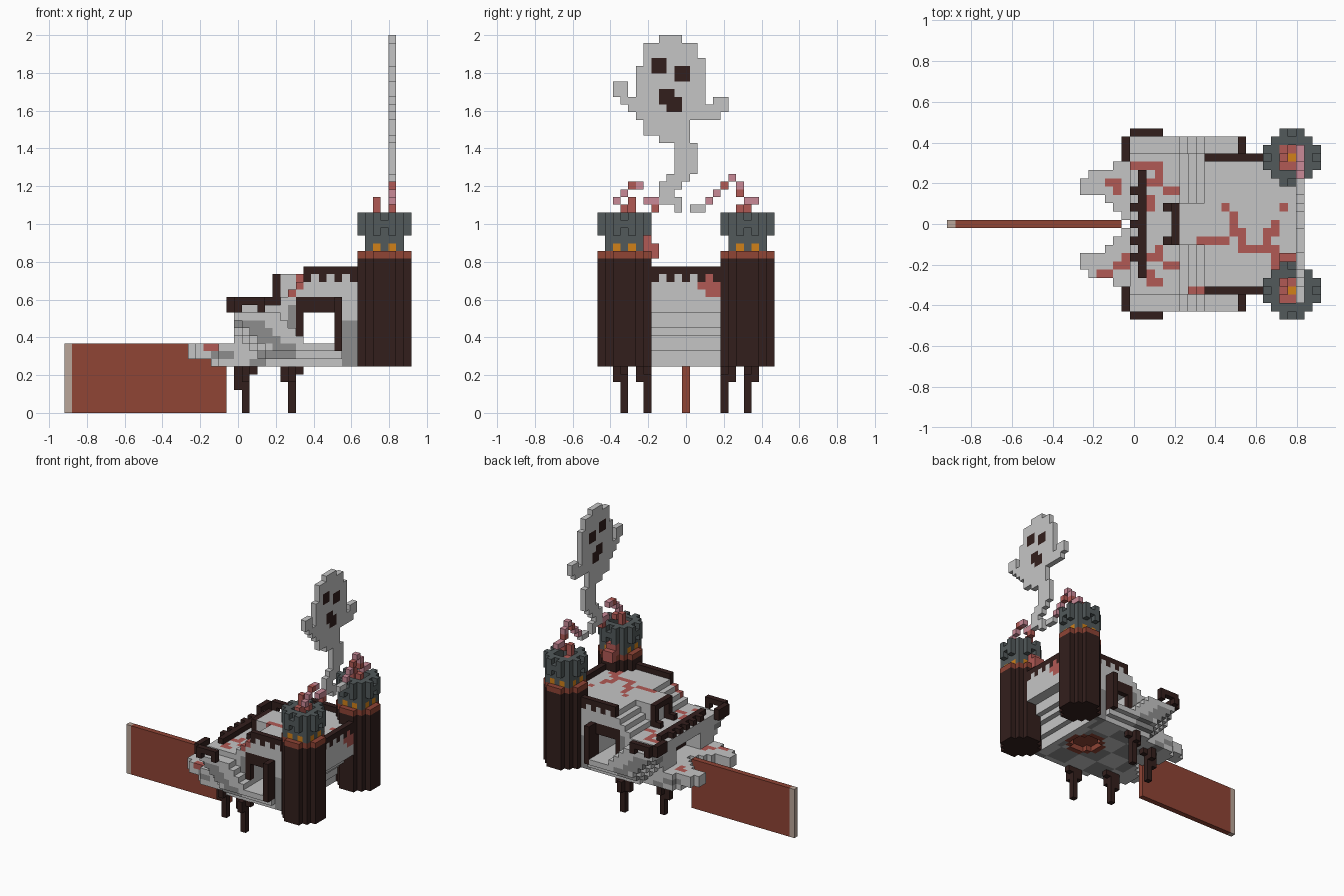
import bpy
import bmesh
from itertools import product

if "Cube" in bpy.data.objects:
    bpy.data.objects.remove(bpy.data.objects["Cube"], do_unlink=True)

# Block size, and the grid size in blocks: length, width
V = 2 / 49
NX, NY, MID = 45, 23, 11


def material(name, code):
    mat = bpy.data.materials.new(name)
    rgb = [(int(code[n:n + 2], 16) / 255) ** 2.2 for n in (0, 2, 4)]
    mat.use_nodes = True
    mat.diffuse_color = (*rgb, 1)
    bsdf = mat.node_tree.nodes["Principled BSDF"]
    bsdf.inputs["Base Color"].default_value = (*rgb, 1)
    bsdf.inputs["Roughness"].default_value = 0.9
    return mat


MATS = {n: material(n, c) for n, c in {
    "pale stone": "c4c4c4", "shadow stone": "8c8c8c", "dark wood": "362422",
    "brick": "8e4638", "blood red": "b05a55", "slate": "535a5b",
    "ember orange": "d0801f", "smoke pink": "c88896", "bone": "b8a498"}.items()}
STONE, SHADE, WOOD, BRICK, BLOOD, SLATE, EMBER, PINK, BONE = MATS


def fill(cells, colour, xs, ys, zs):
    """Fill half-open ranges of blocks with one colour."""
    for c in product(range(*xs), range(*ys), range(*zs)):
        cells[c] = colour


def both(cells, colour, xs, ds, zs):
    """Fill a box and its mirror; ds counts blocks from the centre line."""
    fill(cells, colour, xs, (MID + ds[0], MID + ds[1]), zs)
    fill(cells, colour, xs, (MID - ds[1] + 1, MID - ds[0] + 1), zs)


def build(name, cells):
    """Make one mesh from the exposed sides of the blocks."""
    bm = bmesh.new()
    names = sorted(set(cells.values()))
    for c, colour in cells.items():
        for axis, side in product(range(3), (0, 1)):
            near = list(c)
            near[axis] += 2 * side - 1
            if tuple(near) in cells:
                continue
            u, w = (axis + 1) % 3, (axis + 2) % 3
            ring = []
            for a, b in ((0, 0), (1, 0), (1, 1), (0, 1)):
                p = list(c)
                p[axis] += side
                p[u] += a
                p[w] += b
                ring.append(bm.verts.new(((p[0] - NX / 2) * V, (p[1] - NY / 2) * V, p[2] * V)))
            face = bm.faces.new(ring if side else ring[::-1])
            face.material_index = names.index(colour)
    bmesh.ops.remove_doubles(bm, verts=bm.verts, dist=V / 20)
    mesh = bpy.data.meshes.new(name)
    for n in names:
        mesh.materials.append(MATS[n])
    bm.to_mesh(mesh)
    bm.free()
    bpy.context.collection.objects.link(bpy.data.objects.new(name, mesh))


def disc(r):
    """Offsets of a square with stepped corners."""
    span = range(-r, r + 1)
    return [(a, b) for a, b in product(span, span) if abs(a) + abs(b) <= r + 1]


# Banner with a bone tip
banner = {}
fill(banner, BRICK, (1, 21), (MID, MID + 1), (0, 9))
fill(banner, BONE, (0, 1), (MID, MID + 1), (0, 9))
build("banner", banner)

# Stone body: hull, stairs, deck and side landings, stepping out at the back
body = {}
BACK = {6: 38, 7: 38, 8: 39, 9: 39, 10: 40, 11: 41, 12: 41}
for i, j in product(range(22, 43), range(1, 22)):
    d = abs(j - MID)
    if (d > 8 and i >= 36) or (i >= 39 and d > 5) or (i >= 40 and d > 4):
        continue
    low = 6 + max(0, d - 8) + (max(0, 26 - i) if d > 7 else 0)
    if d > 8:
        top = 13 if i < 28 else max(9, 40 - i)
    else:
        top = 18 if d < 3 and i >= 28 else min(18, max(14, i - 13))
    for k in range(low, top):
        if i >= BACK.get(k, 43) or (31 <= i < 35 and 9 <= k < 13):
            continue
        stripe = d > 7 and k < 12 and abs(k - 12 + 0.7 * (i - 22)) < 1.1 and i < 30
        patch = d > 7 and (i >= 36 and k < 12 or i == 29 and 10 < k < 14 or k == 7 and i < 28)
        under = k == 6 and d < 8 and i < 37 and (i // 4 + j // 4) % 2
        body[i, j, k] = SHADE if under or stripe or patch else STONE

# Entrance recess under the front terrace
for c in product(range(22, 25), range(MID - 3, MID + 4), range(9, 12)):
    body.pop(c, None)
fill(body, WOOD, (25, 26), (MID - 3, MID + 4), (9, 12))

# Forked front apron with a shaded flank
for n, (a, b) in enumerate([(4, 6), (4, 7), (4, 7), (3, 7), (2, 8), (1, 8)]):
    both(body, STONE, (16 + n, 17 + n), (a, b), (7 if n < 3 else 6, 9))
    if n > 2:
        both(body, SHADE, (16 + n, 17 + n), (b - 1, b), (7, 8))

# Recessed red hatch in the underside
for a, b in disc(3):
    if (a, b) in disc(2):
        body.pop((33 + a, MID + b, 6))
        body[33 + a, MID + b, 7] = BRICK
    else:
        body[33 + a, MID + b, 6] = BRICK

# Blood trails, painted on the topmost block of each column
TRAILS = ((22, 26, 18), (25, 26, 17), (24, 26, 16), (26, 28, 15), (24, 25, 14), (24, 25, 13),
          (24, 26, 4), (24, 25, 5), (24, 26, 7), (26, 28, 6), (25, 26, 8), (19, 21, 16),
          (20, 21, 15), (20, 22, 6), (18, 20, 5), (21, 22, 7), (33, 34, 13), (34, 35, 12),
          (34, 35, 11), (34, 36, 10), (35, 36, 9), (35, 40, 8), (38, 39, 9), (38, 40, 10),
          (39, 40, 11), (40, 41, 13), (30, 34, 9), (39, 41, 7), (39, 40, 6))
for x0, x1, j in TRAILS:
    for i in range(x0, x1):
        column = [k for k in range(6, 18) if (i, j, k) in body]
        body[i, j, max(column)] = BLOOD
# Blood on the back wall and the side of the deck
fill(body, BLOOD, (42, 43), (13, 15), (16, 18))
fill(body, BLOOD, (42, 43), (14, 16), (15, 17))
fill(body, BLOOD, (30, 31), (3, 4), (16, 17))
fill(body, BLOOD, (29, 30), (3, 4), (15, 16))

# Wooden teeth and side door frames let into the walls
for i in range(31, 38, 2):
    both(body, WOOD, (i, i + 1), (8, 9), (17, 18))
for j in (7, 9, 11, 13, 15):
    fill(body, WOOD, (42, 43), (j, j + 1), (17, 18))
both(body, WOOD, (30, 36), (8, 9), (13, 15))
both(body, WOOD, (30, 31), (8, 9), (10, 13))
both(body, WOOD, (35, 36), (8, 11), (8, 15))
build("stone_body", body)

# Parapet around the deck
parapet = {}
both(parapet, WOOD, (31, 38), (8, 9), (18, 19))
fill(parapet, WOOD, (42, 43), (7, 16), (18, 19))
build("deck_parapet", parapet)

# Rails of the front terrace and its corner balconies
rails = {}
both(rails, WOOD, (21, 22), (8, 11), (13, 15))
both(rails, WOOD, (22, 26), (11, 12), (14, 15))
for i in (22, 25):
    both(rails, WOOD, (i, i + 1), (11, 12), (13, 14))
fill(rails, WOOD, (23, 24), (MID - 6, MID + 7), (14, 15))
for j in range(MID - 4, MID + 5, 2):
    fill(rails, WOOD, (22, 23), (j, j + 1), (14, 15))
build("terrace_rails", rails)

# Arch in front of the deck
arch = {}
both(arch, WOOD, (27, 28), (2, 3), (14, 18))
both(arch, WOOD, (26, 27), (2, 3), (14, 15))
fill(arch, WOOD, (27, 28), (MID - 2, MID + 3), (17, 18))
build("deck_arch", arch)

# Four legs with stepped bracket heads
for name, i, d, head in (("front_legs", 23, 5, 3), ("rear_legs", 29, 8, 4)):
    legs = {}
    both(legs, WOOD, (i, i + 1), (d, d + 1), (0, 6))
    both(legs, WOOD, (i - 1, i + 2), (d, d + 1), (5, 6))
    both(legs, WOOD, (i - 1, i + 1), (d, d + 1), (head, 6))
    both(legs, WOOD, (i, i + 1), (d, d + 2), (4, 6))
    build(name, legs)

# Towers with a brick band, ember windows and a knobbly crown
for name, ty in (("right_tower", 3), ("left_tower", 19)):
    tower = {}
    for a, b in disc(3):
        fill(tower, WOOD, (41 + a, 42 + a), (ty + b, ty + b + 1), (6, 20))
        tower[41 + a, ty + b, 20] = BRICK
    fill(tower, SLATE, (39, 44), (ty - 2, ty + 3), (21, 23))
    for s, t in product((-1, 1), (-2, 2)):
        tower[41 + s, ty + t, 21] = EMBER
        tower[41 + t, ty + s, 21] = EMBER
    # Crown with a glowing hollow
    for a, b in disc(3):
        outer = (a, b) not in disc(2)
        for k in (23, 24, 25):
            if not outer or k == 24 or (a + b) % 2 == 0:
                tower[41 + a, ty + b, k] = SLATE
    for c in product((40, 41, 42), (ty - 1, ty, ty + 1), (24, 25)):
        del tower[c]
    fill(tower, BLOOD, (40, 43), (ty - 1, ty + 2), (23, 24))
    tower[41, ty, 23] = EMBER
    fill(tower, BLOOD, (40, 41), (ty, ty + 2), (24, 26))
    build(name, tower)

# Molten drip beside the right tower
drip = {}
fill(drip, BLOOD, (40, 42), (6, 7), (21, 23))
fill(drip, BLOOD, (40, 42), (7, 8), (20, 22))
build("molten_drip", drip)

# Smoke trails rising from the towers towards the ghost
smoke = {}
for j, k, colour in ((2, 27, PINK), (3, 26, BLOOD), (3, 28, PINK), (4, 29, BLOOD), (5, 29, PINK),
                     (6, 27, PINK), (7, 26, BLOOD), (7, 27, PINK), (14, 27, PINK), (15, 28, PINK),
                     (16, 29, BLOOD), (17, 30, PINK), (18, 29, PINK), (18, 28, BLOOD),
                     (19, 27, PINK), (20, 27, PINK), (18, 26, BLOOD)):
    smoke[42, j, k] = colour
for j in (4, 19):
    fill(smoke, BLOOD, (40, 41), (j, j + 1), (26, 28))
build("smoke_trails", smoke)

# Flat ghost: spans of blocks from the top row downwards
SPANS = ("8-11 6-13 6-13 6-14 5-14 5-14 5-14 5-14 3-14 4-17 5-16 6-12 "
         "6-12 8-12 10-13 10-13 10-13 10-13 9-12 8-11 8-10 8-11 10-11").split()
ghost = {}
for n, span in enumerate(SPANS):
    fill(ghost, STONE, (42, 43), [int(s) for s in span.split("-")], (48 - n, 49 - n))
fill(ghost, STONE, (42, 43), (2, 4), (41, 43))
fill(ghost, STONE, (42, 43), (4, 5), (40, 41))
fill(ghost, STONE, (42, 43), (15, 17), (40, 41))
fill(ghost, STONE, (42, 43), (12, 14), (26, 27))
# Eyes and mouth
for j, k in ((7, 44), (10, 43), (8, 40), (9, 39)):
    fill(ghost, WOOD, (42, 43), (j, j + 2), (k, k + 2))
build("ghost", ghost)
